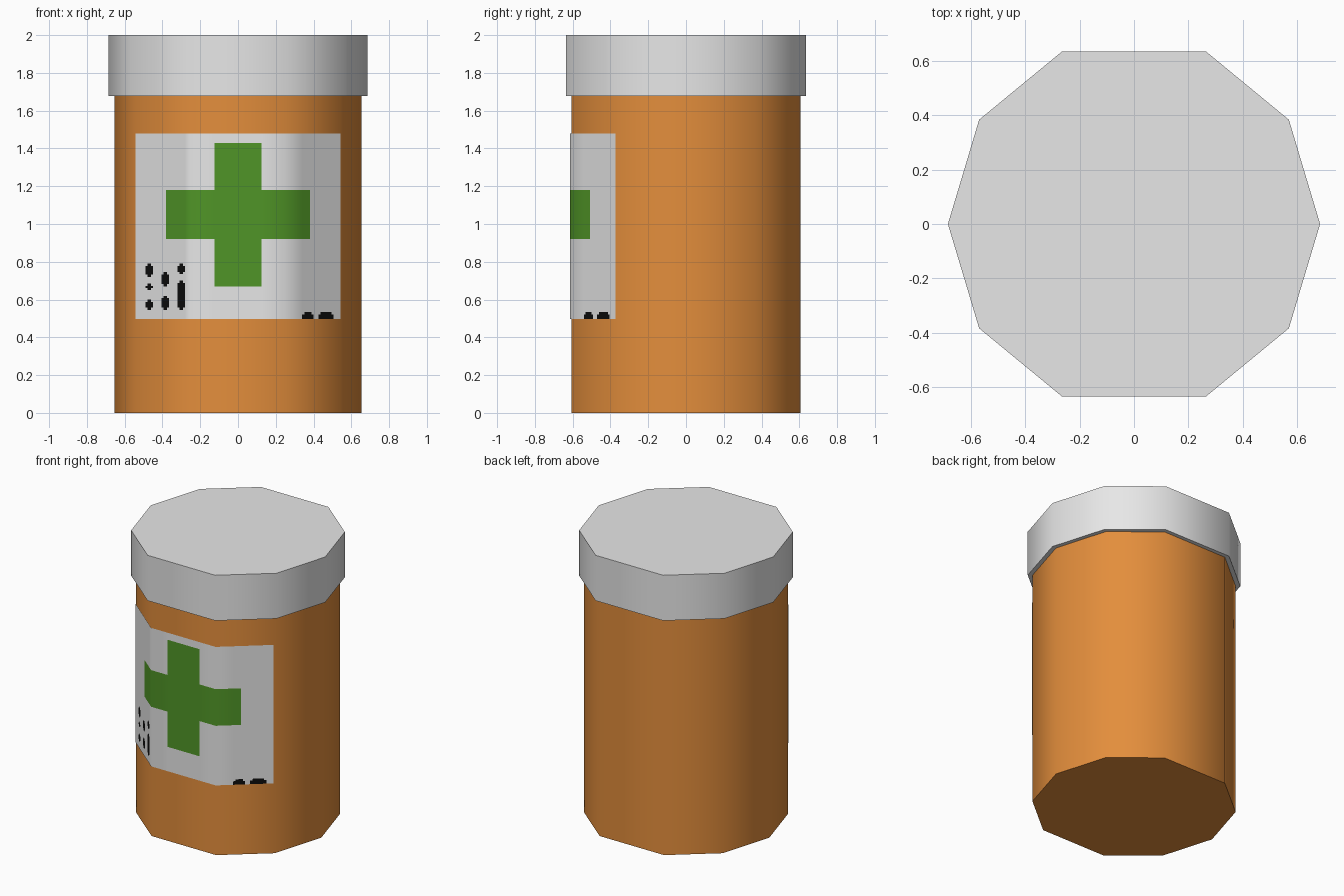
import bpy, bmesh, math

if "Cube" in bpy.data.objects:
    bpy.data.objects.remove(bpy.data.objects["Cube"])


def material(name, rgb):
    m = bpy.data.materials.new(name)
    m.diffuse_color = (*rgb, 1)
    m.use_nodes = True
    m.node_tree.nodes["Principled BSDF"].inputs["Base Color"].default_value = m.diffuse_color
    return m


orange = material("orange", (0.77, 0.27, 0.045))
white = material("white", (0.8, 0.8, 0.8))
green = material("green", (0.08, 0.30, 0.02))
black = material("black", (0.004, 0.004, 0.004))

# ten-sided outline of the cap; the body uses the same one, scaled down
OUTLINE = [(0.685, 0), (0.57, 0.384), (0.265, 0.635), (-0.265, 0.635), (-0.57, 0.384)]
OUTLINE += [(-x, -y) for x, y in OUTLINE]
BODY = 0.956


def finish(name, bm, mats):
    mesh = bpy.data.meshes.new(name)
    bm.to_mesh(mesh)
    bm.free()
    for m in mats:
        mesh.materials.append(m)
    ob = bpy.data.objects.new(name, mesh)
    bpy.context.collection.objects.link(ob)
    bpy.ops.object.select_all(action='DESELECT')
    ob.select_set(True)
    bpy.context.view_layer.objects.active = ob
    bpy.ops.object.shade_smooth_by_angle(angle=math.radians(60))
    return ob


def prism(name, scale, z0, z1, mat):
    bm = bmesh.new()
    base = bm.faces.new([bm.verts.new((x * scale, y * scale, z0)) for x, y in OUTLINE])
    top = bmesh.ops.extrude_face_region(bm, geom=[base], use_keep_orig=True)["geom"]
    bmesh.ops.translate(bm, vec=(0, 0, z1 - z0),
                        verts=[v for v in top if isinstance(v, bmesh.types.BMVert)])
    bmesh.ops.recalc_face_normals(bm, faces=bm.faces)
    return finish(name, bm, [mat])


# bottle and cap
prism("bottle_body", BODY, 0, 1.68, orange)
prism("bottle_cap", 1, 1.678, 2, white)

# label artwork as rectangles: x0, x1, z0, z1
cross = [(-0.125, 0.125, 0.67, 1.43), (-0.38, 0.38, 0.92, 1.18)]
marks = []


def mark(x0, x1, z0, z1):
    # bar with narrowed ends
    marks.append((x0, x1, z0 + 0.012, z1 - 0.012))
    marks.append((x0 + 0.011, x1 - 0.011, z0, z1))


for cx, spans in ((-0.47, [(0.72, 0.79), (0.65, 0.685), (0.545, 0.60)]),
                  (-0.385, [(0.67, 0.745), (0.545, 0.62)]),
                  (-0.30, [(0.735, 0.79), (0.545, 0.70)])):
    for z0, z1 in spans:
        mark(cx - 0.02, cx + 0.02, z0, z1)
for x0, x1 in ((0.34, 0.40), (0.425, 0.505)):
    marks.append((x0, x1, 0.497, 0.522))
    marks.append((x0 + 0.011, x1 - 0.011, 0.497, 0.535))

# label: thin sheet wrapped on the three front faces, cut along the artwork edges
XE, YE = OUTLINE[1][0] * BODY, OUTLINE[1][1] * BODY
XM, YM = OUTLINE[2][0] * BODY, OUTLINE[2][1] * BODY
XE -= 0.003


def wrap_y(x):
    t = max(0, (abs(x) - XM) / (XE - XM))
    return -(YM + (YE - YM) * t) - 0.006


rects = cross + marks
xs = sorted({round(v, 4) for r in rects for v in r[:2]} | {-XE, -XM, XM, XE})
zs = sorted({round(v, 4) for r in rects for v in r[2:]} | {1.48})


def inside(group, x, z):
    return any(a < x < b and c < z < d for a, b, c, d in group)


bm = bmesh.new()
grid = [[bm.verts.new((x, wrap_y(x), z)) for x in xs] for z in zs]
for j in range(len(zs) - 1):
    for i in range(len(xs) - 1):
        f = bm.faces.new((grid[j][i], grid[j][i + 1], grid[j + 1][i + 1], grid[j + 1][i]))
        x, z = (xs[i] + xs[i + 1]) / 2, (zs[j] + zs[j + 1]) / 2
        f.material_index = 1 if inside(cross, x, z) else 2 if inside(marks, x, z) else 0
finish("label", bm, [white, green, black])
